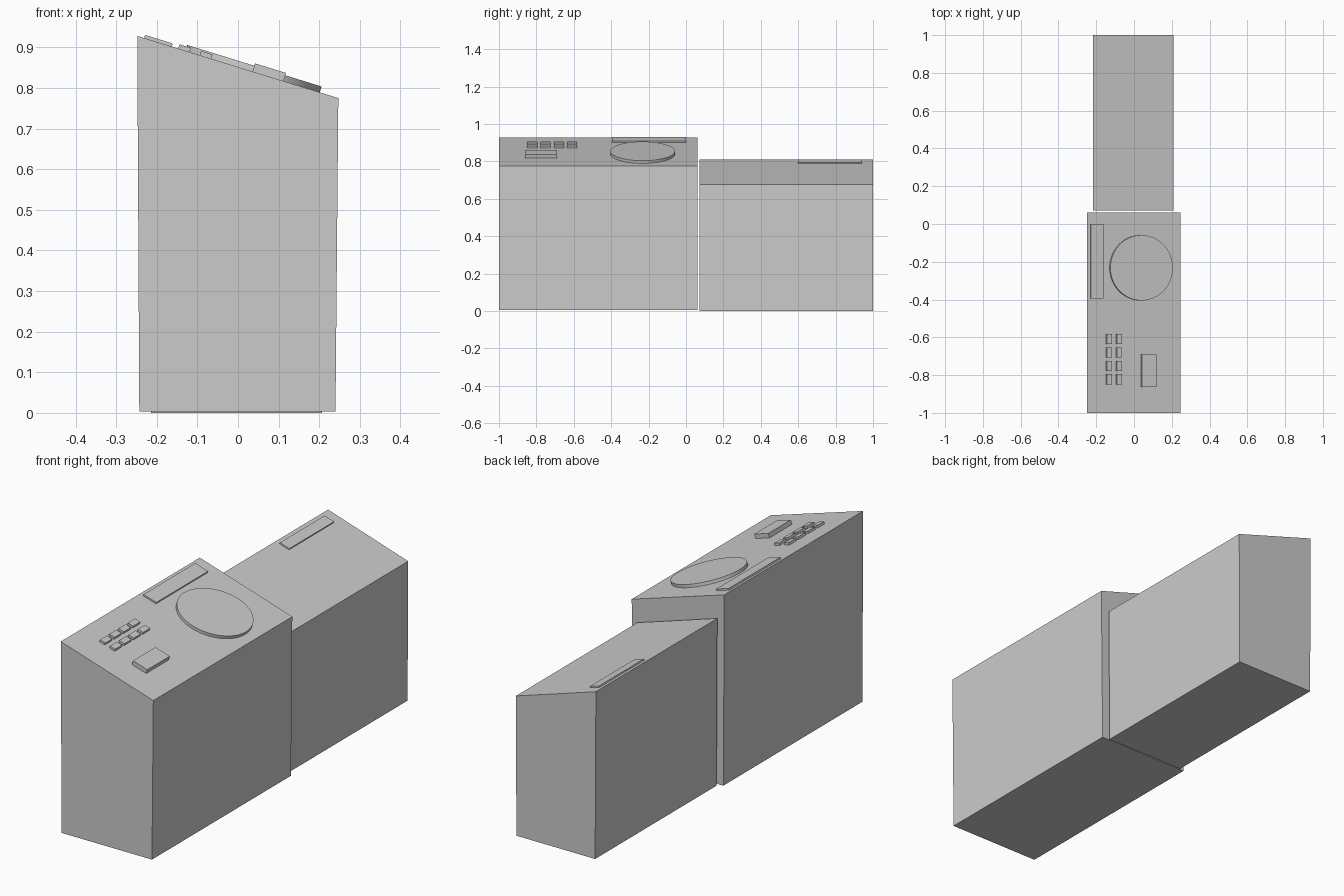
import bpy, bmesh, math
from mathutils import Matrix

if "Cube" in bpy.data.objects:
    bpy.data.objects.remove(bpy.data.objects["Cube"])


def body(name, profile, y0, y1):
    """Extrude an x/z profile along y."""
    bm = bmesh.new()
    face = bm.faces.new([bm.verts.new((x, y0, z)) for x, z in profile])
    ext = bmesh.ops.extrude_face_region(bm, geom=[face])
    verts = [v for v in ext["geom"] if isinstance(v, bmesh.types.BMVert)]
    bmesh.ops.translate(bm, verts=verts, vec=(0, y1 - y0, 0))
    return finish(name, bm)


def finish(name, bm):
    bmesh.ops.recalc_face_normals(bm, faces=bm.faces)
    mesh = bpy.data.meshes.new(name)
    bm.to_mesh(mesh)
    bm.free()
    obj = bpy.data.objects.new(name, mesh)
    bpy.context.collection.objects.link(obj)
    return obj


def on_slope(slope, x, y, height):
    """Matrix placing a part of given height on a sloping top."""
    (xa, za), (xb, zb) = slope
    k = (zb - za) / (xb - xa)
    sink = 0.002
    return (Matrix.Translation((x, y, za + k * (x - xa)))
            @ Matrix.Rotation(-math.atan(k), 4, 'Y')
            @ Matrix.Translation((0, 0, (height - sink) / 2))
            @ Matrix.Diagonal((1, 1, height + sink, 1)))


def panel(name, slope, x0, x1, y0, y1, height):
    (xa, za), (xb, zb) = slope
    stretch = math.hypot(1, (zb - za) / (xb - xa))
    bm = bmesh.new()
    m = on_slope(slope, (x0 + x1) / 2, (y0 + y1) / 2, height)
    size = Matrix.Diagonal(((x1 - x0) * stretch, y1 - y0, 1, 1))
    bmesh.ops.create_cube(bm, size=1, matrix=m @ size)
    return finish(name, bm)


# Two cabinets with sloping tops
front_top = ((-0.248, 0.928), (0.247, 0.775))
back_top = ((-0.218, 0.81), (0.21, 0.675))
body("front_cabinet", [(-0.243, 0.004), (0.24, 0.004), front_top[1], front_top[0]], -1.0, 0.062)
body("back_cabinet", [(-0.214, 0.0), (0.207, 0.0), back_top[1], back_top[0]], 0.072, 1.0)

# Round lid
bm = bmesh.new()
bmesh.ops.create_cone(bm, cap_ends=True, segments=64, radius1=0.173, radius2=0.173,
                      depth=1, matrix=on_slope(front_top, 0.036, -0.232, 0.015))
lid = finish("round_lid", bm)
bpy.context.view_layer.objects.active = lid
lid.select_set(True)
bpy.ops.object.shade_smooth_by_angle()

# Raised strips along the high edges
panel("front_strip", front_top, -0.231, -0.163, -0.395, 0.0, 0.008)
panel("back_strip", back_top, -0.197, -0.147, 0.599, 0.941, 0.007)

# Keypad: two columns of four buttons
for col, x in enumerate((-0.133, -0.08)):
    for row in range(4):
        y = -0.609 - 0.071 * row
        panel(f"button_{col}_{row}", front_top, x - 0.014, x + 0.014, y - 0.027, y + 0.027, 0.011)

# Rectangular block
panel("control_block", front_top, 0.036, 0.112, -0.862, -0.69, 0.021)
